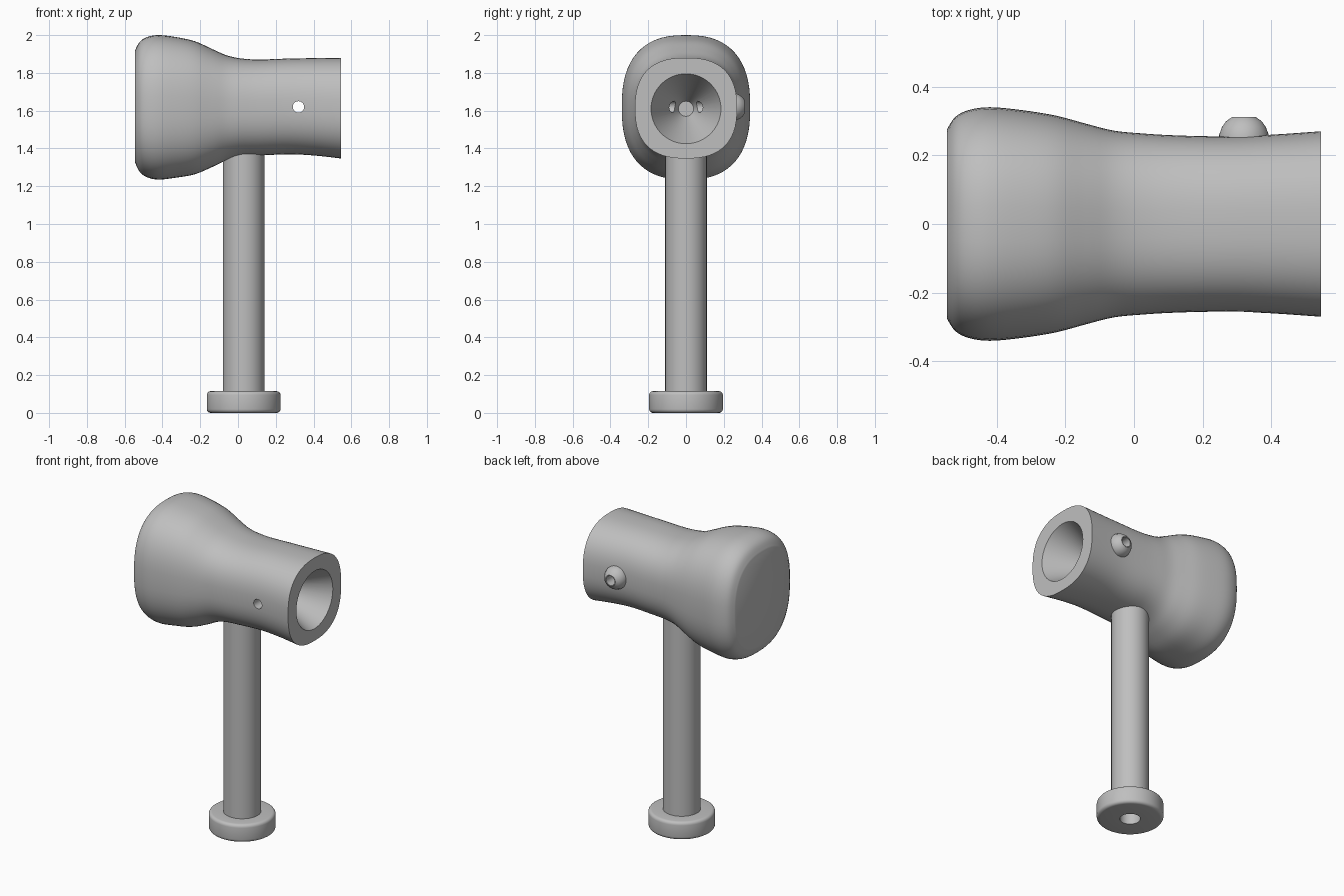
import bpy
import bmesh
from math import pi, cos, sin, copysign, radians
from mathutils import Matrix, Vector

SEG = 64

cube = bpy.data.objects.get("Cube")
if cube:
    bpy.data.objects.remove(cube, do_unlink=True)

grey = bpy.data.materials.new("plain grey")
grey.use_nodes = True
colour = (0.52, 0.52, 0.52, 1)
grey.diffuse_color = colour
grey.node_tree.nodes["Principled BSDF"].inputs["Base Color"].default_value = colour


def loft(name, rings, closed=False):
    """Skin a list of equal rings; cap the ends or join last to first."""
    bm = bmesh.new()
    loops = [[bm.verts.new(p) for p in ring] for ring in rings]
    pairs = list(zip(loops, loops[1:]))
    if closed:
        pairs.append((loops[-1], loops[0]))
    else:
        bm.faces.new(loops[0])
        bm.faces.new(loops[-1])
    for a, b in pairs:
        for i in range(SEG):
            j = (i + 1) % SEG
            bm.faces.new((a[i], a[j], b[j], b[i]))
    bmesh.ops.recalc_face_normals(bm, faces=bm.faces)
    mesh = bpy.data.meshes.new(name)
    bm.to_mesh(mesh)
    bm.free()
    mesh.materials.append(grey)
    obj = bpy.data.objects.new(name, mesh)
    bpy.context.collection.objects.link(obj)
    return obj


def lathe(name, profile, matrix, closed=False):
    """Revolve (radius, height) points about the matrix's z axis."""
    rings = [[matrix @ Vector((r * cos(2 * pi * i / SEG), r * sin(2 * pi * i / SEG), h))
              for i in range(SEG)] for r, h in profile]
    return loft(name, rings, closed)


def section(x, half_y, top, bottom, power):
    """Rounded-square ring across the x axis."""
    ring = []
    for i in range(SEG):
        c, s = cos(2 * pi * i / SEG), sin(2 * pi * i / SEG)
        y = copysign(abs(c) ** (2 / power), c) * half_y
        z = copysign(abs(s) ** (2 / power), s) * (top - bottom) / 2
        ring.append((x, y, z + (top + bottom) / 2))
    return ring


def smooth(rows, steps=4):
    """Catmull-Rom interpolation between rows of numbers."""
    pts = [Vector(r) for r in rows]
    out = []
    for i in range(len(pts) - 1):
        p0, p1, p2 = pts[max(i - 1, 0)], pts[i], pts[i + 1]
        p3 = pts[min(i + 2, len(pts) - 1)]
        for k in range(steps):
            t = k / steps
            out.append(p1 + (p2 - p0) * (t / 2)
                       + (p0 * 2 - p1 * 5 + p2 * 4 - p3) * (t * t / 2)
                       + (p1 * 3 - p0 - p2 * 3 + p3) * (t ** 3 / 2))
    return out + [pts[-1]]


# Head: x, half width, top, bottom
stations = [
    (-0.545, 0.275, 1.92, 1.325),
    (-0.52, 0.312, 1.965, 1.275),
    (-0.48, 0.332, 1.99, 1.247),
    (-0.42, 0.34, 2.0, 1.235),
    (-0.33, 0.332, 1.99, 1.245),
    (-0.23, 0.316, 1.968, 1.263),
    (-0.14, 0.292, 1.928, 1.300),
    (-0.06, 0.272, 1.893, 1.338),
    (0.02, 0.264, 1.876, 1.357),
    (0.12, 0.258, 1.871, 1.363),
    (0.27, 0.255, 1.876, 1.369),
    (0.4, 0.26, 1.878, 1.363),
    (0.545, 0.27, 1.88, 1.347),
]
rings = [section(*row, 2.5) for row in smooth(stations)]

# Tapered socket in the open end, sunk into the same skin
for x, r in ((0.545, 0.185), (0.25, 0.04)):
    rings.append(section(x, r, 1.61 + r, 1.61 - r, 2))
head = loft("head", rings)

# Cross pin hole through the head
across = Matrix.Translation((0.32, 0, 1.62)) @ Matrix.Rotation(-pi / 2, 4, "X")
cutter = lathe("pin_hole_cutter", [(0.03, -0.5), (0.03, 0.5)], across)
cutter.hide_render = True
cut = head.modifiers.new("pin hole", "BOOLEAN")
cut.operation = "DIFFERENCE"
cut.solver = "EXACT"
cut.object = cutter
bpy.context.view_layer.objects.active = head
bpy.ops.object.modifier_apply(modifier=cut.name)
bpy.data.objects.remove(cutter, do_unlink=True)

# Domed boss around the pin hole at the back
dome = [(0.03, 0.245), (0.072, 0.245), (0.072, 0.26), (0.064, 0.282),
        (0.052, 0.299), (0.035, 0.311), (0.03, 0.311)]
boss = lathe("boss", dome, across, closed=True)

# Hollow handle and its rounded foot
upright = Matrix.Translation((0.03, 0, 0))
handle = lathe("handle", [(0.06, 1.3), (0.06, 0.1), (0.11, 0.1), (0.11, 1.42)], upright)
corner = [(0.175 + 0.02 * sin(a * pi / 8), 0.02 - 0.02 * cos(a * pi / 8)) for a in range(5)]
upper = [(r, 0.115 - h) for r, h in reversed(corner)]
foot = lathe("foot", [(0.06, 0)] + corner + upper + [(0.11, 0.115), (0.11, 0.1), (0.06, 0.1)],
             upright, closed=True)

# Smooth shading with crisp rims
bpy.ops.object.select_all(action="DESELECT")
for obj in (head, boss, handle, foot):
    obj.select_set(True)
bpy.context.view_layer.objects.active = head
bpy.ops.object.shade_smooth_by_angle(angle=radians(35))
